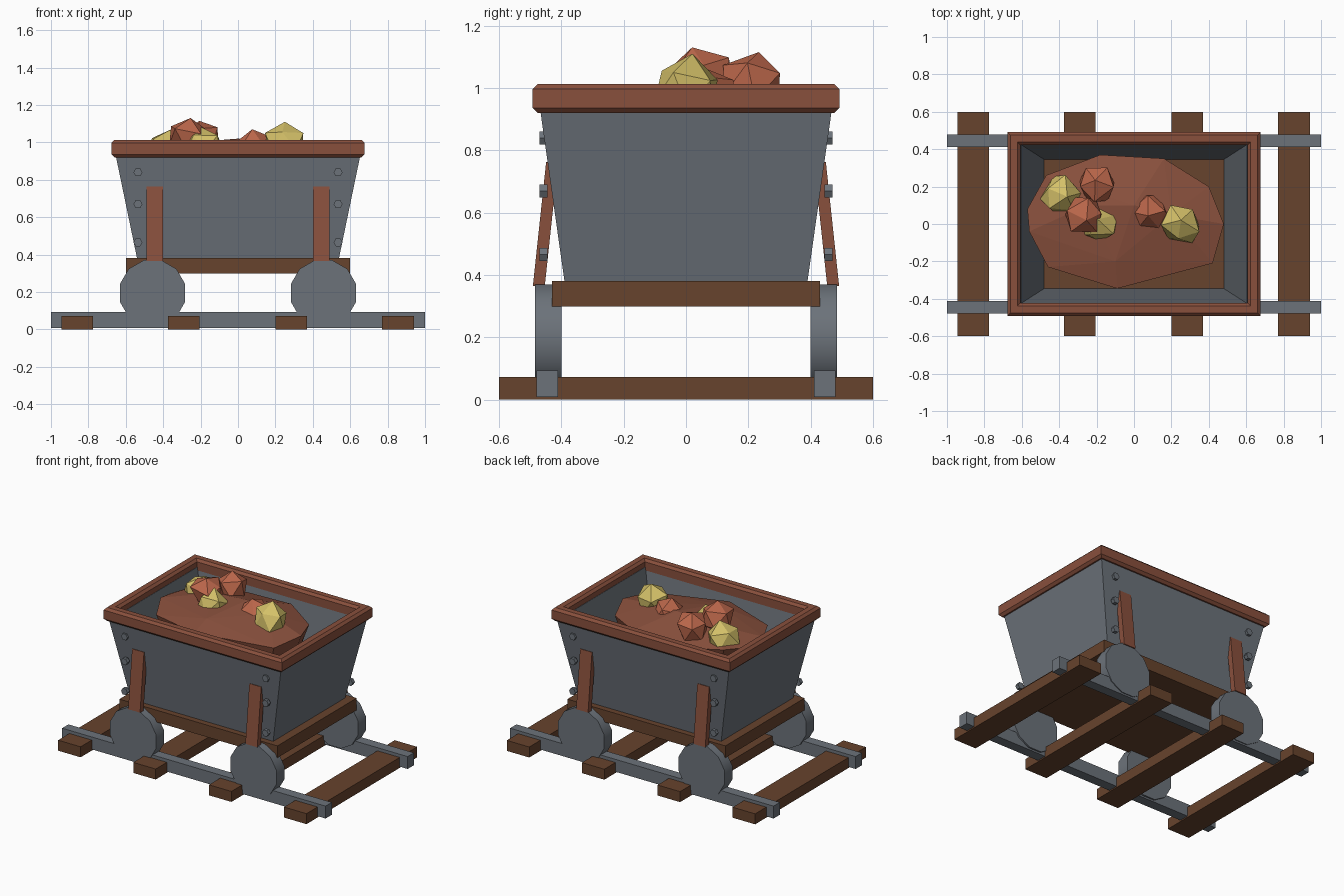
import bpy, bmesh, math, random
from mathutils import Vector, Matrix

random.seed(4)
if "Cube" in bpy.data.objects:
    bpy.data.objects.remove(bpy.data.objects["Cube"])


def material(name, rgb):
    m = bpy.data.materials.new(name)
    m.use_nodes = True
    m.diffuse_color = (*rgb, 1)
    bsdf = next(n for n in m.node_tree.nodes if n.type == 'BSDF_PRINCIPLED')
    bsdf.inputs["Base Color"].default_value = (*rgb, 1)
    return m


STEEL = material("grey steel", (0.15, 0.17, 0.195))
TIMBER = material("dark timber", (0.135, 0.056, 0.026))
RED_WOOD = material("red brown wood", (0.25, 0.08, 0.046))
COPPER = material("copper ore", (0.50, 0.135, 0.07))
GOLD = material("gold ore", (0.66, 0.53, 0.14))


def finish(name, bm, mat):
    bmesh.ops.recalc_face_normals(bm, faces=bm.faces)
    mesh = bpy.data.meshes.new(name)
    bm.to_mesh(mesh)
    bm.free()
    mesh.materials.append(mat)
    ob = bpy.data.objects.new(name, mesh)
    bpy.context.collection.objects.link(ob)
    return ob


def box(name, center, size, mat, tilt=0):
    bm = bmesh.new()
    bmesh.ops.create_cube(bm, size=1)
    bmesh.ops.scale(bm, vec=size, verts=bm.verts)
    bmesh.ops.transform(bm, verts=bm.verts,
                        matrix=Matrix.Translation(center) @ Matrix.Rotation(tilt, 4, 'X'))
    return finish(name, bm, mat)


def disc(name, center, radius, depth, sides, mat):
    """Cylinder whose axis runs along y, with flat sides left and right."""
    bm = bmesh.new()
    bmesh.ops.create_cone(bm, cap_ends=True, segments=sides, radius1=radius,
                          radius2=radius, depth=depth)
    turn = Matrix.Rotation(math.pi / 2, 4, 'X') @ Matrix.Rotation(math.pi / sides, 4, 'Z')
    bmesh.ops.transform(bm, verts=bm.verts, matrix=Matrix.Translation(center) @ turn)
    return finish(name, bm, mat)


def frame(name, profile, mat):
    """Closed rectangular ring; profile lists (half x, half y, z)."""
    bm = bmesh.new()
    loops = [[bm.verts.new((sx * x, sy * y, z))
              for sx, sy in ((-1, -1), (1, -1), (1, 1), (-1, 1))] for x, y, z in profile]
    for a, b in zip(loops, loops[1:] + loops[:1]):
        for i in range(4):
            j = (i + 1) % 4
            bm.faces.new((a[i], a[j], b[j], b[i]))
    return finish(name, bm, mat)


# Track
for i, x in enumerate((-0.86, -0.29, 0.285, 0.855)):
    box(f"sleeper_{i + 1}", (x, 0, 0.036), (0.17, 1.2, 0.072), TIMBER)
for side, s in (("front", -1), ("back", 1)):
    box(f"{side}_rail", (0, s * 0.445, 0.051), (2, 0.068, 0.085), STEEL)

# Cart body
box("floor_board", (0, 0, 0.34), (1.2, 0.86, 0.082), TIMBER)
frame("tub", [(0.54, 0.39, 0.381), (0.66, 0.472, 0.96),
              (0.605, 0.425, 0.96), (0.48, 0.345, 0.381)], STEEL)
B = 0.016
X, Y, W, LOW, TOP = 0.677, 0.492, 0.07, 0.92, 1.012
rim_section = [(0, LOW + B), (0, TOP - B), (B, TOP), (W - B, TOP),
               (W, TOP - B), (W, LOW + B), (W - B, LOW), (B, LOW)]
frame("rim", [(X - d, Y - d, z) for d, z in rim_section], RED_WOOD)

# Wheels, braces and bolts on all four corners
for side, sy in (("front", -1), ("back", 1)):
    for end, sx in (("right", -1), ("left", 1)):
        tag = f"{side}_{end}"
        wheel = disc(f"{tag}_wheel", (sx * 0.457, sy * 0.4425, 0.195), 0.181, 0.085, 12, STEEL)
        bpy.ops.object.select_all(action='DESELECT')
        wheel.select_set(True)
        bpy.context.view_layer.objects.active = wheel
        bpy.ops.object.shade_smooth_by_angle(angle=math.radians(35))
        box(f"{tag}_brace", (sx * 0.445, sy * 0.451, 0.562), (0.09, 0.038, 0.4),
            RED_WOOD, sy * math.atan(0.107))
        for i, z in enumerate((0.465, 0.67, 0.84)):
            disc(f"{tag}_bolt_{i + 1}", (sx * 0.535, sy * 0.457, z), 0.024, 0.026, 6, STEEL)

# Heap of ore: hull of an irregular outline, a raised top and a narrower base
outline = [(-0.57, 0.08), (-0.47, 0.26), (-0.18, 0.37), (0.16, 0.35), (0.4, 0.2),
           (0.48, 0), (0.42, -0.21), (-0.09, -0.345), (-0.46, -0.23), (-0.56, -0.04)]
bm = bmesh.new()
for i, (x, y) in enumerate(outline):
    bm.verts.new((x, y, 0.92 + 0.02 * (i % 2)))
    bm.verts.new((x * 0.75, y * 0.75, 0.6))
for x, y, z in ((0, 0.1, 1.02), (-0.25, 0.1, 1.0), (0.2, 0.05, 1.0), (-0.1, -0.2, 0.98)):
    bm.verts.new((x, y, z))
bmesh.ops.convex_hull(bm, input=bm.verts)
finish("ore_heap", bm, RED_WOOD)

# Loose nuggets: (x, y, top height, material)
nuggets = [(-0.385, 0.155, 1.07, GOLD), (-0.195, 0.215, 1.115, COPPER),
           (-0.265, 0.055, 1.13, COPPER), (-0.19, 0.005, 1.08, GOLD),
           (0.09, 0.055, 1.07, COPPER), (0.255, -0.005, 1.11, GOLD)]
for i, (x, y, top, mat) in enumerate(nuggets):
    bm = bmesh.new()
    bmesh.ops.create_icosphere(bm, subdivisions=1, radius=0.112)
    spin = Matrix.Rotation(random.uniform(0, 6), 4, 'Z') @ Matrix.Rotation(0.25, 4, 'X')
    bmesh.ops.transform(bm, verts=bm.verts, matrix=spin)
    for v in bm.verts:
        v.co += Vector([random.uniform(-0.012, 0.012) for _ in range(3)])
    peak = max(v.co.z for v in bm.verts)
    bmesh.ops.translate(bm, verts=bm.verts, vec=(x, y, top - peak))
    finish(f"nugget_{i + 1}", bm, mat)
